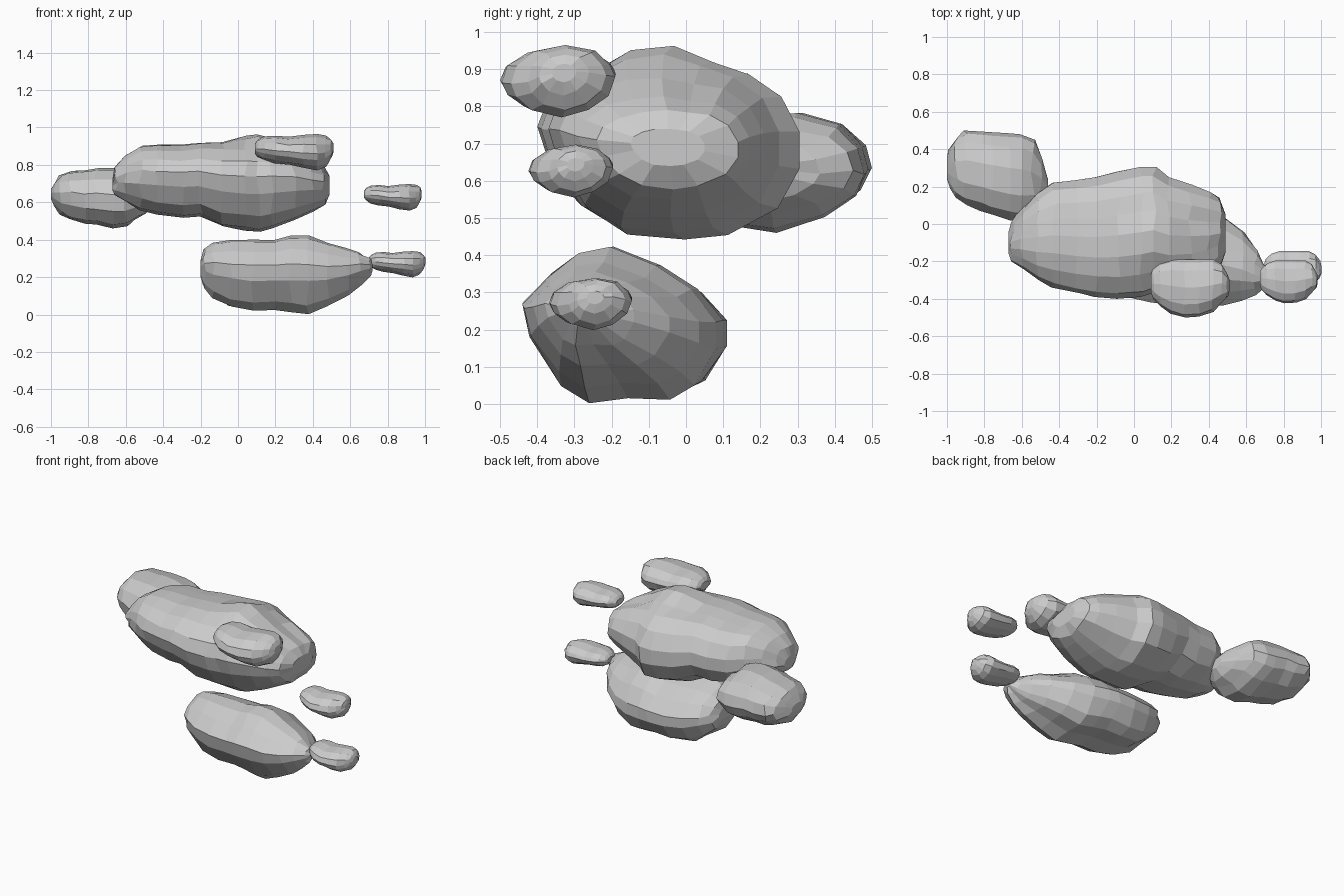
import bpy, bmesh, random
from math import exp
from mathutils import Vector

random.seed(4)

# End-on outlines (y, z); they are normalised and stretched to each station
WIDE = [(-.40, .75), (-.37, .83), (-.28, .895), (-.17, .93), (-.05, .935), (.06, .92), (.16, .90), (.25, .84),
        (.30, .74), (.30, .64), (.24, .53), (.10, .46), (-.02, .445), (-.18, .46), (-.29, .53), (-.37, .65)]
DEEP = [(-.44, .27), (-.36, .35), (-.28, .41), (-.19, .425), (-.06, .375), (.04, .31), (.11, .225),
        (.11, .15), (.05, .05), (-.02, .01), (-.14, .015), (-.25, .0), (-.33, .05), (-.42, .18)]
ROUND = [(.50, .62), (.48, .69), (.42, .75), (.30, .78), (.15, .77), (.05, .72), (.0, .64),
         (.02, .55), (.10, .48), (.24, .46), (.38, .50), (.47, .56)]
PUFF = [(-.50, .86), (-.485, .91), (-.43, .95), (-.34, .965), (-.25, .95), (-.205, .91), (-.19, .88),
        (-.21, .83), (-.27, .79), (-.35, .77), (-.44, .79), (-.485, .825)]


def cloud(name, section, stations, move=(0, 0, 0), scale=1.0, pivot=(0, 0, 0), jitter=.006, bump=None):
    """Loft a section along x; station = x, y min, y max, z min, z max."""
    ys, zs = [p[0] for p in section], [p[1] for p in section]
    norm = [((y - min(ys)) / (max(ys) - min(ys)), (z - min(zs)) / (max(zs) - min(zs))) for y, z in section]
    bm = bmesh.new()
    rings = []
    for x, y0, y1, z0, z1 in stations:
        ring = []
        for u, v in norm:
            j = 0 if x in (stations[0][0], stations[-1][0]) else random.uniform(-1, 1) * jitter
            co = Vector((x + 2 * j, y0 + u * (y1 - y0), z0 + v * (z1 - z0) + j * .5))
            if bump and v > .6:
                bx, by, r, h = bump
                co.z += h * exp(-((co.x - bx) ** 2 + (co.y - by) ** 2) / r ** 2)
            ring.append(bm.verts.new(co))
        rings.append(ring)
    n = len(norm)
    for a, b in zip(rings, rings[1:]):
        for i in range(n):
            bm.faces.new((a[i], a[(i + 1) % n], b[(i + 1) % n], b[i]))
    bm.faces.new(rings[0])
    bm.faces.new(rings[-1])
    bmesh.ops.recalc_face_normals(bm, faces=bm.faces)
    for v in bm.verts:
        v.co = (v.co - Vector(pivot)) * scale + Vector(pivot) + Vector(move)
    me = bpy.data.meshes.new(name)
    bm.to_mesh(me)
    bm.free()
    ob = bpy.data.objects.new(name, me)
    bpy.context.collection.objects.link(ob)
    return ob


# Large upper cloud, with a low peak and a right end that slopes down
cloud("large_upper_cloud", WIDE, [
    (-.67, -.16, -.04, .66, .73), (-.65, -.20, .01, .64, .79), (-.60, -.24, .08, .605, .85),
    (-.52, -.30, .16, .56, .90), (-.43, -.34, .22, .535, .908), (-.30, -.37, .235, .515, .908),
    (-.20, -.39, .25, .525, .918), (-.08, -.40, .28, .47, .918), (.04, -.39, .305, .45, .918),
    (.11, -.37, .305, .44, .922), (.18, -.37, .25, .46, .91), (.30, -.34, .21, .505, .872),
    (.40, -.29, .17, .55, .825), (.46, -.24, .14, .58, .79), (.49, -.15, .05, .64, .74)],
    bump=(.1, -.08, .12, .05))

# Large lower cloud
cloud("large_lower_cloud", DEEP, [
    (-.20, -.22, -.05, .20, .29), (-.18, -.29, .01, .14, .35), (-.13, -.34, .06, .09, .385),
    (-.04, -.39, .09, .04, .40), (.08, -.42, .11, .02, .40), (.20, -.43, .11, .025, .40),
    (.28, -.44, .10, .01, .422), (.37, -.44, .08, .0, .42), (.48, -.435, .035, .045, .38),
    (.58, -.41, -.045, .10, .355), (.65, -.38, -.14, .155, .335), (.70, -.335, -.21, .205, .30),
    (.72, -.30, -.25, .24, .275)])

# Medium cloud at the back left
cloud("back_left_cloud", ROUND, [
    (-1.0, .24, .36, .62, .67), (-.985, .19, .41, .58, .71), (-.95, .14, .465, .535, .745),
    (-.90, .10, .50, .51, .765), (-.82, .07, .495, .485, .77), (-.76, .05, .49, .48, .78),
    (-.67, .02, .485, .46, .78), (-.60, .01, .48, .47, .77), (-.54, .03, .45, .51, .74),
    (-.50, .07, .36, .54, .70), (-.46, .14, .24, .60, .66)])

# Three small clouds that share one shape
small = [
    (.09, -.365, -.27, .865, .915), (.105, -.40, -.245, .845, .935), (.14, -.44, -.21, .825, .952),
    (.20, -.48, -.19, .81, .957), (.27, -.50, -.19, .80, .95), (.35, -.495, -.19, .782, .96),
    (.42, -.47, -.19, .77, .964), (.47, -.425, -.215, .79, .957), (.497, -.395, -.26, .83, .94),
    (.51, -.36, -.295, .865, .915)]
for name, move, s in [("small_top_cloud", (0, 0, 0), 1.0),
                      ("small_right_upper_cloud", (.527, .035, -.241), .735),
                      ("small_right_lower_cloud", (.55, .088, -.598), .72)]:
    cloud(name, PUFF, small, move, s, (.30, -.345, .868), .003)
